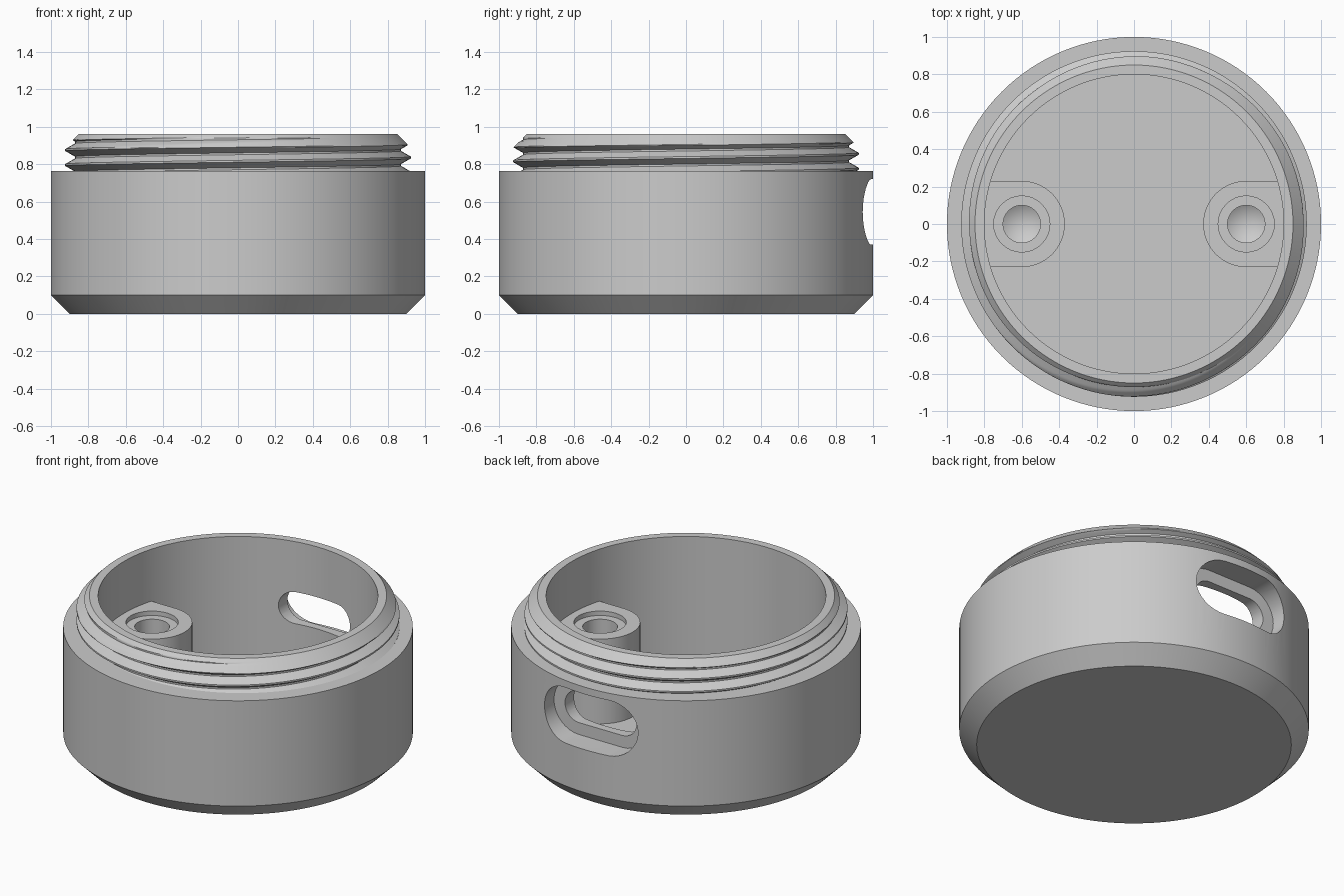
import bpy, bmesh, math

if "Cube" in bpy.data.objects:
    bpy.data.objects.remove(bpy.data.objects["Cube"])

TAU = 2 * math.pi
SEG = 128                       # sides of the round body
Z_STEP, Z_TOP = 0.765, 0.963    # shoulder and rim heights
PITCH, SUB = 0.08, 16           # thread pitch and rows per turn

grey = bpy.data.materials.new("plain_grey")
grey.diffuse_color = (0.6, 0.6, 0.6, 1)
grey.use_nodes = True
grey.node_tree.nodes["Principled BSDF"].inputs["Base Color"].default_value = grey.diffuse_color


def make_object(name, bm):
    bmesh.ops.remove_doubles(bm, verts=bm.verts, dist=1e-5)
    bmesh.ops.recalc_face_normals(bm, faces=bm.faces)
    mesh = bpy.data.meshes.new(name)
    bm.to_mesh(mesh)
    bm.free()
    mesh.materials.append(grey)
    obj = bpy.data.objects.new(name, mesh)
    bpy.context.collection.objects.link(obj)
    return obj


def lathe(name, column, seg, centre=(0, 0)):
    """Spin column(angle) -> [(radius, z)...] about a vertical axis."""
    bm = bmesh.new()
    cols = []
    for i in range(seg + 1):
        a = TAU * i / seg
        cols.append([bm.verts.new((centre[0] + r * math.cos(a), centre[1] + r * math.sin(a), z))
                     for r, z in column(a)])
    for c, d in zip(cols, cols[1:]):
        for j in range(len(c) - 1):
            bm.faces.new((c[j], d[j], d[j + 1], c[j + 1]))
    return make_object(name, bm)


def prism(name, points, offset):
    """Extrude a closed outline along a vector."""
    bm = bmesh.new()
    face = bm.faces.new([bm.verts.new(p) for p in points])
    top = bmesh.ops.extrude_face_region(bm, geom=[face])
    verts = [v for v in top["geom"] if isinstance(v, bmesh.types.BMVert)]
    bmesh.ops.translate(bm, verts=verts, vec=offset)
    return make_object(name, bm)


def combine(target, tool, operation):
    mod = target.modifiers.new("combine", "BOOLEAN")
    mod.operation, mod.solver, mod.object = operation, "EXACT", tool
    bpy.context.view_layer.objects.active = target
    bpy.ops.object.modifier_apply(modifier=mod.name)
    bpy.data.objects.remove(tool)


def thread_radius(a, z):
    """Helical V thread, trimmed by the chamfer under the rim."""
    t = ((z - 0.756) / PITCH - a / TAU) % 1
    d = min(t, 1 - t)                       # distance from the crest in turns
    k = min(max((0.4375 - d) / 0.375, 0), 1)
    return min(0.872 + 0.052 * k, 0.85 + Z_TOP - z)


def body_column(a):
    pts = [(0, 0), (0.9, 0), (1, 0.1), (1, Z_STEP)]
    for k in range(-SUB - 4, 3 * SUB + 4):
        z = 0.756 + PITCH * (a / TAU + k / SUB)
        z = min(max(z, Z_STEP), Z_TOP)
        pts.append((thread_radius(a, z), z))
    return pts + [(0.85, Z_TOP), (0.8, Z_TOP), (0.8, 0.1), (0, 0.1)]


# Cup body with threaded neck
body = lathe("threaded_cup", body_column, SEG)

# Two screw bosses on the inner wall, each with a counterbored blind hole
for side in (-1, 1):
    outline = [(side * 0.83, -0.23, 0.05)]
    for i in range(33):
        a = -math.pi / 2 + math.pi * i / 32
        outline.append((side * (0.6 - 0.23 * math.cos(a)), 0.23 * math.sin(a), 0.05))
    outline.append((side * 0.83, 0.23, 0.05))
    combine(body, prism("boss", outline, (0, 0, 0.585)), "UNION")
    hole = [(0, 0.24), (0.1, 0.30), (0.1, 0.607), (0.15, 0.607), (0.15, 0.75), (0, 0.75)]
    combine(body, lathe("hole", lambda a: hole, 32, (side * 0.6, 0)), "DIFFERENCE")


# Stepped slot through the back wall
def slot_outline(half, r, y):
    pts = []
    for s, start in ((1, -math.pi / 2), (-1, math.pi / 2)):
        for i in range(17):
            a = start + math.pi * i / 16
            pts.append((s * (half - r) + r * math.cos(a), y, 0.545 + r * math.sin(a)))
    return pts


combine(body, prism("slot_recess", slot_outline(0.327, 0.175, 0.85), (0, 0.3, 0)), "DIFFERENCE")
combine(body, prism("slot_opening", slot_outline(0.25, 0.1, 0.7), (0, 0.25, 0)), "DIFFERENCE")

# Smooth round walls, keep edges crisp
body.select_set(True)
bpy.context.view_layer.objects.active = body
bpy.ops.object.shade_smooth_by_angle(angle=math.radians(25))
